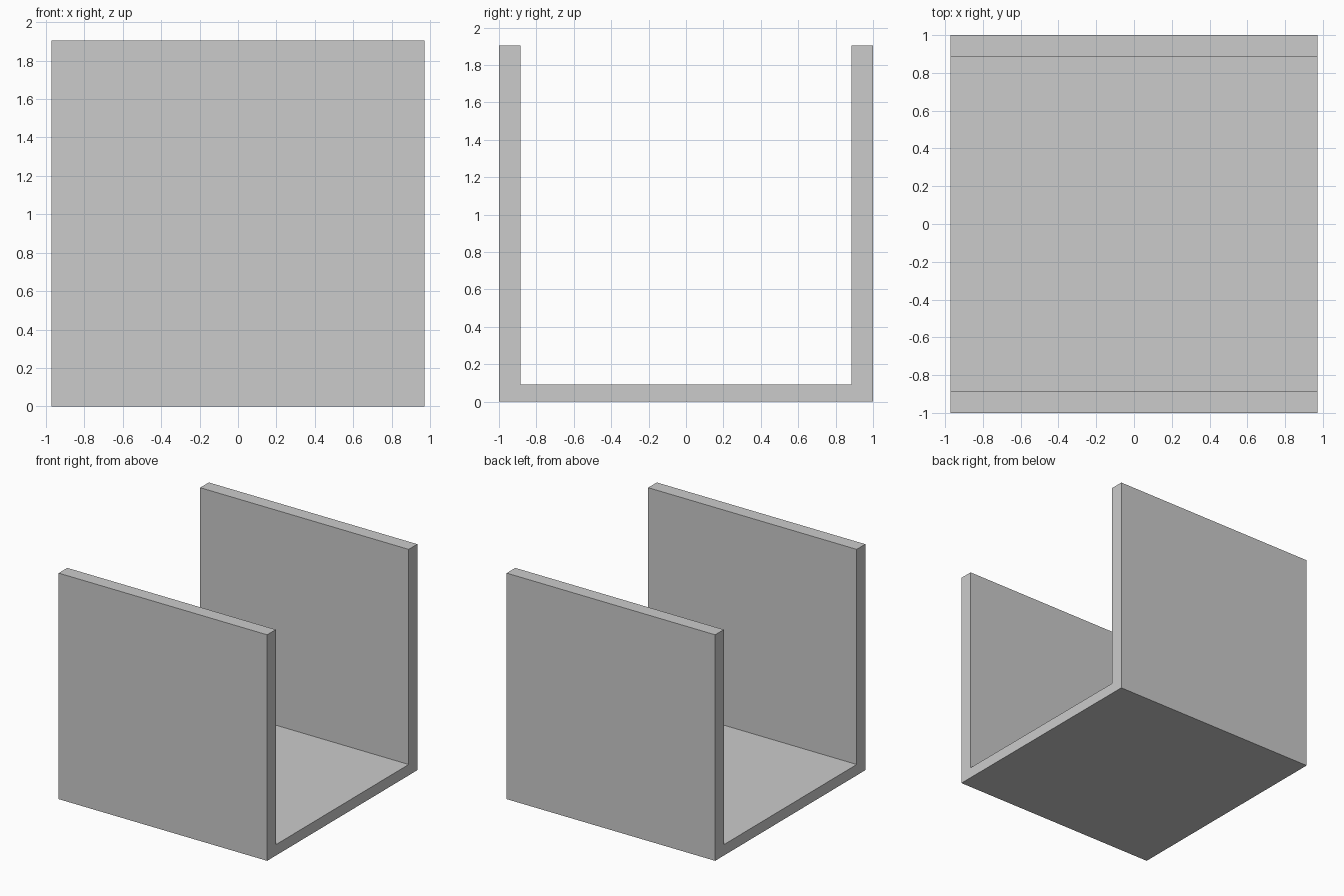
import bpy
import bmesh

if "Cube" in bpy.data.objects:
    bpy.data.objects.remove(bpy.data.objects["Cube"])

HALF_X, HALF_Y = 0.972, 1.0
HEIGHT, INNER_Y, FLOOR = 1.905, 0.885, 0.092

# U-shaped cross-section in the y-z plane
profile = [(-HALF_Y, 0), (HALF_Y, 0), (HALF_Y, HEIGHT), (INNER_Y, HEIGHT),
           (INNER_Y, FLOOR), (-INNER_Y, FLOOR), (-INNER_Y, HEIGHT), (-HALF_Y, HEIGHT)]

# Channel: the profile extruded along x
bm = bmesh.new()
face = bm.faces.new([bm.verts.new((-HALF_X, y, z)) for y, z in profile])
result = bmesh.ops.extrude_face_region(bm, geom=[face], use_keep_orig=True)
moved = [g for g in result["geom"] if isinstance(g, bmesh.types.BMVert)]
bmesh.ops.translate(bm, verts=moved, vec=(2 * HALF_X, 0, 0))
bmesh.ops.recalc_face_normals(bm, faces=bm.faces[:])

mesh = bpy.data.meshes.new("u_channel")
bm.to_mesh(mesh)
bm.free()
bpy.context.collection.objects.link(bpy.data.objects.new("u_channel", mesh))
